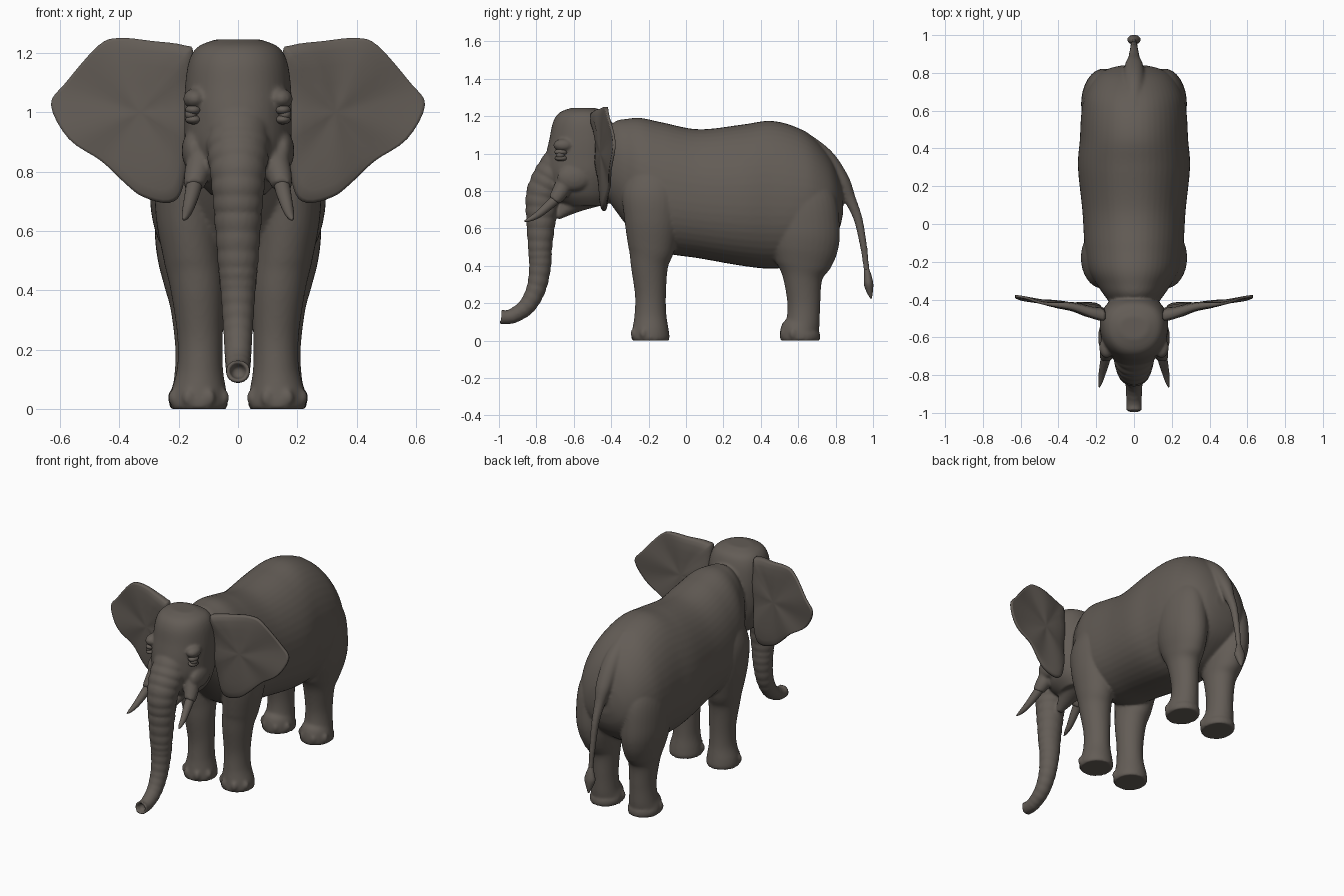
import bpy, bmesh, math
from mathutils import Vector, Matrix

if "Cube" in bpy.data.objects:
    bpy.data.objects.remove(bpy.data.objects["Cube"])

skin = bpy.data.materials.new("grey_brown_skin")
skin.diffuse_color = (0.125, 0.108, 0.093, 1)
skin.use_nodes = True
skin.node_tree.nodes["Principled BSDF"].inputs["Base Color"].default_value = skin.diffuse_color


def spline(pts, n, closed=False):
    """Catmull-Rom samples, n per segment, for tuples of any length."""
    m, out = len(pts), []
    get = (lambda i: pts[i % m]) if closed else (lambda i: pts[max(0, min(m - 1, i))])
    for i in range(m if closed else m - 1):
        for k in range(n):
            t = k / n
            out.append(tuple(0.5 * (2 * b + (c - a) * t + (2 * a - 5 * b + 4 * c - d) * t * t
                                    + (3 * b - a - 3 * c + d) * t ** 3)
                             for a, b, c, d in zip(get(i - 1), get(i), get(i + 1), get(i + 2))))
    return out if closed else out + [tuple(pts[-1])]


def tube(bm, pts, n=8, axis=None, sides=32, egg=0.0, power=1.0, rings=0, amp=0.0, hollow=False):
    """Loft ellipses along points (x, y, z, half width, half depth)."""
    path = spline(pts, n)
    side = Vector((1, 0, 0))
    loops = []
    for i, p in enumerate(path):
        c = Vector(p[:3])
        if axis:
            t = Vector(axis)
        else:
            t = Vector(path[min(i + 1, len(path) - 1)][:3]) - Vector(path[max(i - 1, 0)][:3])
        nrm = side.cross(t).normalized()
        f = 1 - amp + amp * abs(math.sin(math.pi * rings * i / len(path))) ** 0.5 if rings else 1
        stack = [(c, f)]
        if hollow and i == len(path) - 1:          # sunken end
            stack += [(c, 0.68), (c - t.normalized() * 0.035, 0.5)]
        for q, s in stack:
            loop = []
            for k in range(sides):
                a = 2 * math.pi * k / sides
                ca, sa = math.cos(a), math.sin(a)
                ex = math.copysign(abs(ca) ** power, ca) * (1 - egg * sa)
                ez = math.copysign(abs(sa) ** power, sa)
                loop.append(bm.verts.new(q + side * max(p[3], 0.001) * s * ex
                                         + nrm * max(p[4], 0.001) * s * ez))
            loops.append(loop)
    for a, b in zip(loops, loops[1:]):
        for k in range(sides):
            j = (k + 1) % sides
            bm.faces.new((a[k], a[j], b[j], b[k]))
    bm.faces.new(loops[0])
    bm.faces.new(loops[-1])


def ball(bm, loc, size):
    m = Matrix.Translation(loc) @ Matrix.Diagonal((*size, 1))
    bmesh.ops.create_uvsphere(bm, u_segments=20, v_segments=12, radius=1, matrix=m)


def finish(bm, name):
    bmesh.ops.recalc_face_normals(bm, faces=bm.faces)
    for f in bm.faces:
        f.smooth = True
    me = bpy.data.meshes.new(name)
    bm.to_mesh(me)
    bm.free()
    me.materials.append(skin)
    ob = bpy.data.objects.new(name, me)
    bpy.context.collection.objects.link(ob)
    return ob


def mirror_x(pts, s):
    return [(p[0] * s, *p[1:]) for p in pts]


body = bmesh.new()

# torso: (y, top, bottom, half width)
torso = [(-.45, 1.10, .80, .10), (-.38, 1.17, .70, .155), (-.32, 1.185, .62, .195),
         (-.24, 1.19, .53, .24), (-.12, 1.165, .47, .26), (.07, 1.13, .44, .272),
         (.30, 1.155, .40, .295), (.45, 1.175, .385, .285), (.58, 1.145, .40, .278),
         (.68, 1.085, .45, .26), (.77, .98, .52, .21), (.82, .87, .60, .14), (.84, .78, .68, .06)]
tube(body, [(0, y, (t + b) / 2, w, (t - b) / 2) for y, t, b, w in torso],
     axis=(0, 1, 0), sides=48, egg=.1, power=.93)

# skull: (z, front, back, half width)
skull = [(.72, -.64, -.43, .09), (.78, -.71, -.40, .14), (.88, -.75, -.38, .175),
         (.98, -.75, -.37, .18), (1.08, -.73, -.38, .178), (1.17, -.71, -.40, .165),
         (1.22, -.675, -.43, .135), (1.245, -.61, -.49, .075)]
tube(body, [(0, (f + b) / 2, z, w, (b - f) / 2) for z, f, b, w in skull],
     axis=(0, 0, 1), sides=40, egg=.1, power=.9)

# lower jaw
tube(body, [(0, -.43, .84, .12, .11), (0, -.55, .77, .085, .075),
            (0, -.63, .71, .05, .042), (0, -.69, .66, .022, .018)])

# trunk with skin rings
tube(body, [(0, -.64, 1.02, .10, .08), (0, -.71, .89, .108, .10), (0, -.765, .78, .094, .092),
            (0, -.775, .65, .082, .081), (0, -.78, .50, .07, .066), (0, -.78, .40, .061, .06),
            (0, -.80, .28, .052, .053), (0, -.85, .185, .046, .047), (0, -.92, .135, .042, .041),
            (0, -.965, .125, .041, .038), (0, -.992, .128, .043, .04)],
     n=16, rings=24, amp=.085, hollow=True)

# tail
tube(body, [(0, .60, 1.085, .05, .05), (0, .74, .98, .055, .05), (0, .83, .86, .05, .042),
            (0, .875, .76, .032, .032), (0, .92, .65, .023, .024), (0, .95, .50, .018, .019),
            (0, .963, .40, .016, .016), (0, .972, .33, .016, .016)])

front_leg = [(.16, -.19, .95, .06, .10), (.165, -.18, .80, .11, .16), (.165, -.18, .65, .112, .15),
             (.15, -.185, .50, .10, .125), (.137, -.195, .40, .09, .10), (.128, -.19, .25, .077, .083),
             (.128, -.19, .14, .077, .085), (.132, -.19, .06, .093, .097),
             (.132, -.19, .02, .098, .102), (.132, -.19, 0, .094, .098)]
hind_leg = [(.15, .60, .90, .07, .12), (.16, .62, .75, .11, .18), (.16, .635, .60, .12, .187),
            (.155, .635, .50, .115, .18), (.147, .63, .41, .10, .15), (.14, .625, .33, .086, .105),
            (.135, .63, .20, .076, .088), (.135, .625, .10, .081, .09),
            (.135, .61, .05, .094, .105), (.135, .61, .02, .097, .108), (.135, .61, 0, .093, .104)]

for s in (-1, 1):
    for leg in (front_leg, hind_leg):
        tube(body, mirror_x(leg, s))
        # toenails
        cx, cy = leg[-1][0] * s, leg[-1][1]
        for deg in (-66, -23, 23, 66):
            a = math.radians(deg)
            ball(body, (cx + .088 * math.sin(a), cy - .092 * math.cos(a), .038), (.022, .022, .03))
    # brow, cheek and tusk socket
    ball(body, (.145 * s, -.655, 1.045), (.04, .055, .035))
    ball(body, (.15 * s, -.60, .87), (.04, .09, .07))
    tube(body, mirror_x([(.11, -.62, .90, .05, .05), (.135, -.67, .80, .045, .045),
                         (.148, -.705, .75, .034, .034)], s))

# fuse the body parts into one smooth skin
ob = finish(body, "body")
mod = ob.modifiers.new("fuse", 'REMESH')
mod.mode = 'VOXEL'
mod.voxel_size = 0.0085
mod.use_smooth_shade = True
mod = ob.modifiers.new("soften", 'SMOOTH')
mod.factor = 0.5
mod.iterations = 4
deps = bpy.context.evaluated_depsgraph_get()
fused = bpy.data.meshes.new_from_object(ob.evaluated_get(deps))
ob.modifiers.clear()
ob.data = fused
fused.materials.clear()
fused.materials.append(skin)

# ears: front outline (x, z), domed on both faces and thick at the root
outline = [(.15, 1.19), (.18, 1.225), (.29, 1.24), (.40, 1.25), (.47, 1.225), (.58, 1.10), (.63, 1.025),
           (.57, .91), (.46, .835), (.38, .76), (.32, .715), (.23, .695), (.185, .75), (.16, .95)]


def ear(s, name):
    bm = bmesh.new()
    rim = spline(outline, 4, closed=True)
    cx, cz = .33, 1.0

    def vert(x, z, r, face):
        root = max(0, (.50 - x) / .34)
        mid = -.465 + .165 * (x - .16) - .06 * (z - 1) * root
        mid += .007 * r * math.sin(5 * math.atan2(z - cz, x - cx))
        half = .007 + .03 * root * math.sqrt(max(0, 1 - r ** 4)) + (.008 * root if z > 1.15 else 0)
        return bm.verts.new((x * s, mid + face * half, z))

    faces = []
    for face in (-1, 1):
        loops = [[vert(cx + (x - cx) * r, cz + (z - cz) * r, r, face) for x, z in rim]
                 for r in (1, .96, .85, .65, .4, .2)]
        for a, b in zip(loops, loops[1:]):
            for k in range(len(rim)):
                j = (k + 1) % len(rim)
                bm.faces.new((a[k], a[j], b[j], b[k]))
        hub = vert(cx, cz, 0, face)
        for k in range(len(rim)):
            bm.faces.new((loops[-1][k], loops[-1][(k + 1) % len(rim)], hub))
        faces.append(loops[0])
    a, b = faces
    for k in range(len(rim)):
        j = (k + 1) % len(rim)
        bm.faces.new((a[k], a[j], b[j], b[k]))
    finish(bm, name)


for s, label in ((-1, "right"), (1, "left")):
    ear(s, label + "_ear")
    # tusk
    bm = bmesh.new()
    tube(bm, mirror_x([(.142, -.66, .79, .028, .028), (.152, -.72, .735, .026, .026),
                       (.168, -.79, .675, .019, .019), (.178, -.84, .647, .011, .011),
                       (.184, -.866, .638, .002, .002)], s), sides=20)
    finish(bm, label + "_tusk")
    # eyeball with lids
    bm = bmesh.new()
    ball(bm, (.158 * s, -.672, .992), (.021, .024, .019))
    ball(bm, (.150 * s, -.668, 1.008), (.028, .036, .018))
    ball(bm, (.150 * s, -.668, .975), (.028, .034, .016))
    finish(bm, label + "_eye")

# tail tuft
bm = bmesh.new()
tube(bm, [(0, .966, .38, .014, .014), (0, .972, .345, .026, .02), (0, .976, .305, .035, .025),
          (0, .982, .265, .022, .018), (0, .99, .225, .004, .004)], sides=20)
finish(bm, "tail_tuft")
